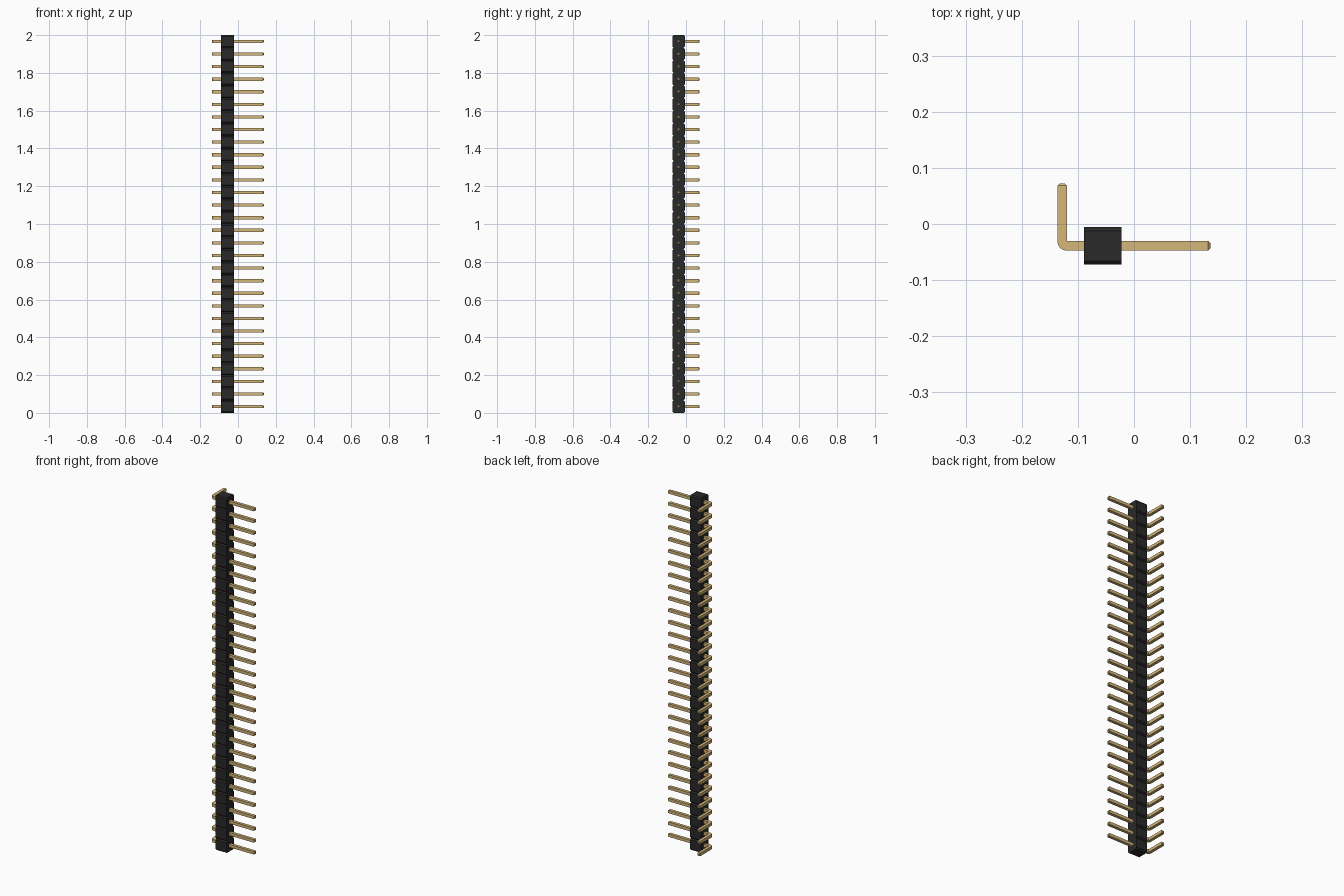
import bpy, bmesh, math
from mathutils import Vector

if "Cube" in bpy.data.objects:
    bpy.data.objects.remove(bpy.data.objects["Cube"], do_unlink=True)

COUNT = 30
PITCH = 2.0 / COUNT
HALF = PITCH / 2
CHAMFER = PITCH / 10
BODY_X, ROW_Y = -0.0555, -0.039      # centre of the housing
W = 0.0168                           # pin thickness
TIP = W / 4                          # pin end chamfer
X_MAX, Y_MAX = 0.1365, 0.0725        # pin ends


def material(name, rgb):
    m = bpy.data.materials.new(name)
    m.use_nodes = True
    m.diffuse_color = (*rgb, 1)
    bsdf = m.node_tree.nodes["Principled BSDF"]
    bsdf.inputs["Base Color"].default_value = (*rgb, 1)
    bsdf.inputs["Roughness"].default_value = 0.6
    return m


def extrude_profile(bm, points, offset):
    face = bm.faces.new([bm.verts.new(p) for p in points])
    new = bmesh.ops.extrude_face_region(bm, geom=[face])["geom"]
    verts = [g for g in new if isinstance(g, bmesh.types.BMVert)]
    bmesh.ops.translate(bm, verts=verts, vec=offset)
    bmesh.ops.recalc_face_normals(bm, faces=bm.faces)


def finish(bm, name, mat):
    mesh = bpy.data.meshes.new(name)
    bm.to_mesh(mesh)
    bm.free()
    mesh.materials.append(mat)
    obj = bpy.data.objects.new(name, mesh)
    bpy.context.collection.objects.link(obj)
    return obj


black = material("black plastic", (0.0225, 0.0222, 0.0222))
gold = material("gold metal", (0.66, 0.47, 0.195))

# Housing: a column of chamfered cells with V notches between them
side = [(HALF - CHAMFER, 0.0)]
for i in range(COUNT):
    z0, z1 = i * PITCH, (i + 1) * PITCH
    side += [(HALF, z0 + CHAMFER), (HALF, z1 - CHAMFER), (HALF - CHAMFER, z1)]
outline = side + [(-y, z) for y, z in reversed(side)]
bm = bmesh.new()
extrude_profile(bm, [(BODY_X - HALF, ROW_Y + y, z) for y, z in outline],
                Vector((PITCH, 0, 0)))
finish(bm, "housing", black)

# Pin: bent square bar with a rounded outer corner
x0, y0 = -X_MAX, ROW_Y - W / 2
x_end, y_end = X_MAX - TIP, Y_MAX - TIP
profile = [(x_end, y0), (x_end, y0 + W), (x0 + W, y0 + W),
           (x0 + W, y_end), (x0, y_end)]
for i in range(7):
    a = math.pi + i * math.pi / 12
    profile.append((x0 + W + W * math.cos(a), y0 + W + W * math.sin(a)))
z0 = HALF - W / 2
bm = bmesh.new()
extrude_profile(bm, [(x, y, z0) for x, y in profile], Vector((0, 0, W)))

# Tapered ends
for direction, limit in ((Vector((1, 0, 0)), x_end), (Vector((0, 1, 0)), y_end)):
    end = next(f for f in bm.faces if f.normal.dot(direction) > 0.99
               and abs(f.calc_center_median().dot(direction) - limit) < 1e-4)
    cap = bmesh.ops.extrude_discrete_faces(bm, faces=[end])["faces"][0]
    centre = cap.calc_center_median()
    for v in cap.verts:
        v.co = centre + (v.co - centre) * 0.5 + direction * TIP
    bm.normal_update()

pins = finish(bm, "pins", gold)
array = pins.modifiers.new("row", "ARRAY")
array.count = COUNT
array.use_relative_offset = False
array.use_constant_offset = True
array.constant_offset_displace = (0, 0, PITCH)

# Smooth the bends, keep the edges crisp
bpy.ops.object.select_all(action="DESELECT")
pins.select_set(True)
bpy.context.view_layer.objects.active = pins
bpy.ops.object.shade_smooth_by_angle(angle=math.radians(25))
